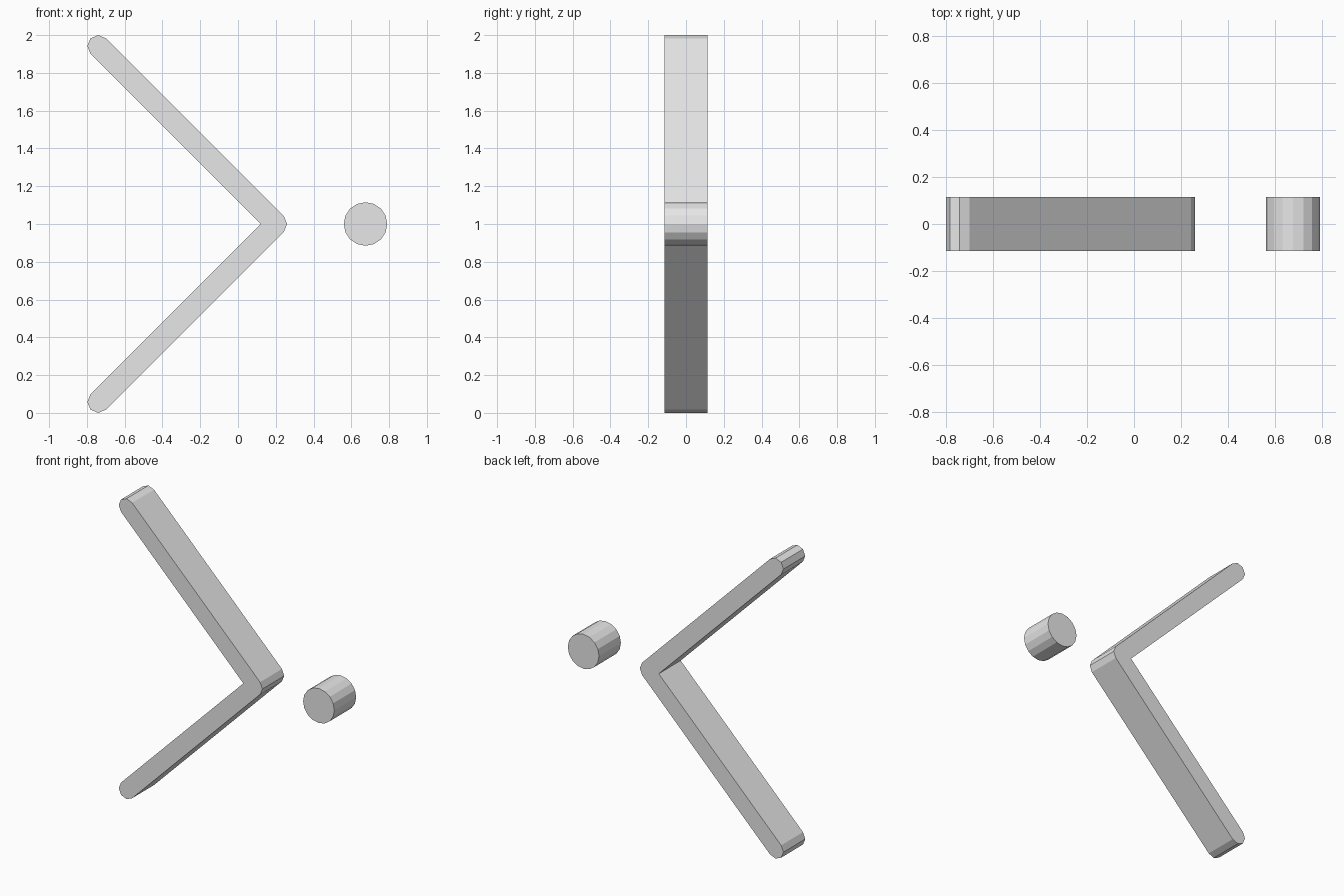
import bpy, bmesh
from math import cos, sin, radians

cube = bpy.data.objects.get("Cube")
if cube:
    bpy.data.objects.remove(cube, do_unlink=True)

HALF_DEPTH = 0.115
MID_Z = 1.0
ARM_R = 0.058      # half the arm width
REACH = 0.942      # arm run along x and along z
ELBOW_X = 0.202

grey = bpy.data.materials.new("light_grey")
grey.use_nodes = True
colour = (0.8, 0.8, 0.8, 1)
grey.diffuse_color = colour
grey.node_tree.nodes["Principled BSDF"].inputs["Base Color"].default_value = colour


def arc(cx, cz, r, start, end, step):
    """Points on an arc in the xz plane, angles in degrees."""
    count = round((end - start) / step)
    angles = [radians(start + i * step) for i in range(count + 1)]
    return [(cx + r * cos(a), cz + r * sin(a)) for a in angles]


def extrude_profile(name, outline):
    """Solid from an xz outline, running from front to back."""
    bm = bmesh.new()
    face = bm.faces.new([bm.verts.new((x, -HALF_DEPTH, z)) for x, z in outline])
    result = bmesh.ops.extrude_face_region(bm, geom=[face])
    moved = [g for g in result["geom"] if isinstance(g, bmesh.types.BMVert)]
    bmesh.ops.translate(bm, verts=moved, vec=(0, 2 * HALF_DEPTH, 0))
    bmesh.ops.recalc_face_normals(bm, faces=bm.faces)
    mesh = bpy.data.meshes.new(name)
    bm.to_mesh(mesh)
    bm.free()
    mesh.materials.append(grey)
    obj = bpy.data.objects.new(name, mesh)
    bpy.context.collection.objects.link(obj)
    return obj


# Chevron: faceted elbow, rounded upper end, inner corner, rounded lower end
end_x = ELBOW_X - REACH
elbow = arc(ELBOW_X, MID_Z, ARM_R, -45, 45, 45)
upper_end = arc(end_x, MID_Z + REACH, ARM_R, 45, 225, 45)
inner_corner = [(ELBOW_X - ARM_R * 2 ** 0.5, MID_Z)]
lower_end = arc(end_x, MID_Z - REACH, ARM_R, 135, 315, 45)
extrude_profile("chevron", elbow + upper_end + inner_corner + lower_end)

# Separate round dot beside the elbow
extrude_profile("dot", arc(0.675, MID_Z, 0.115, 0, 337.5, 22.5))
